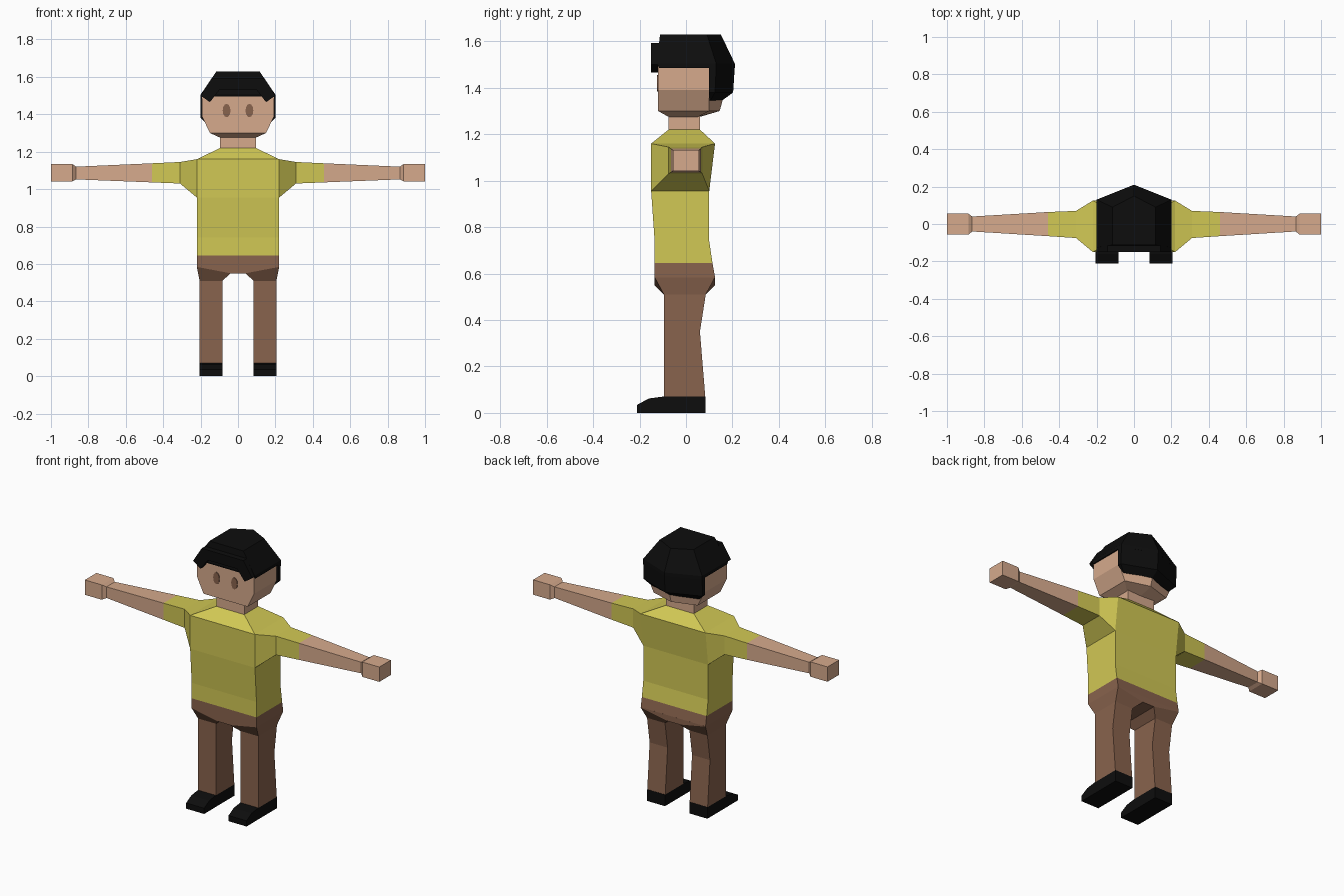
import bpy, bmesh, math

if "Cube" in bpy.data.objects:
    bpy.data.objects.remove(bpy.data.objects["Cube"], do_unlink=True)


def material(name, rgb):
    m = bpy.data.materials.new(name)
    m.use_nodes = True
    m.diffuse_color = (*rgb, 1)
    b = m.node_tree.nodes["Principled BSDF"]
    b.inputs["Base Color"].default_value = (*rgb, 1)
    b.inputs["Roughness"].default_value = 0.9
    return m


SKIN = material("skin", (0.67, 0.40, 0.265))
SHIRT = material("yellow shirt", (0.64, 0.58, 0.09))
BROWN = material("brown", (0.25, 0.125, 0.075))
BLACK = material("black", (0.004, 0.004, 0.004))


def loft(name, rings, mat):
    """Closed flat-faced skin through rings of equal point count."""
    bm = bmesh.new()
    loops = [[bm.verts.new(p) for p in ring] for ring in rings]
    n = len(loops[0])
    for a, b in zip(loops, loops[1:]):
        for i in range(n):
            j = (i + 1) % n
            bm.faces.new((a[i], a[j], b[j], b[i]))
    bm.faces.new(loops[0])
    bm.faces.new(loops[-1])
    bmesh.ops.recalc_face_normals(bm, faces=bm.faces)
    me = bpy.data.meshes.new(name)
    bm.to_mesh(me)
    bm.free()
    me.materials.append(mat)
    ob = bpy.data.objects.new(name, me)
    bpy.context.collection.objects.link(ob)
    return ob


def level(z, x0, x1, y0, y1):
    return [(x0, y0, z), (x1, y0, z), (x1, y1, z), (x0, y1, z)]


def skull(z, w, front, side_back, mid_back):
    return [(-w, front, z), (w, front, z), (w, side_back, z),
            (0, mid_back, z), (-w, side_back, z)]


def slab(name, outline, y0, y1, mat):
    return loft(name, [[(x, y, z) for x, z in outline] for y in (y0, y1)], mat)


def mirrored(points):
    return points + [(-x, z) for x, z in reversed(points)]


# Torso
loft("shirt", [level(z, -w, w, f, b) for z, w, f, b in (
    (0.645, 0.22, -0.135, 0.114), (0.74, 0.22, -0.135, 0.10),
    (0.955, 0.22, -0.15, 0.10), (1.16, 0.22, -0.15, 0.125),
    (1.22, 0.095, -0.075, 0.06))], SHIRT)
loft("waist", [level(0.645, -0.22, 0.22, -0.135, 0.114),
               level(0.585, -0.22, 0.22, -0.135, 0.125)], BROWN)
slab("pelvis", mirrored([(0.22, 0.586), (0.22, 0.584), (0.04, 0.55)]),
     -0.135, 0.125, BROWN)

# Limbs
for side, s in (("left", 1), ("right", -1)):
    a, b = s * 0.083, s * 0.205
    hip = [(s * 0.04, -0.135, 0.55), (s * 0.22, -0.135, 0.584),
           (s * 0.22, 0.125, 0.584), (s * 0.04, 0.125, 0.55)]
    loft(side + "_trouser_leg", [
        hip, level(0.51, a, b, -0.095, 0.085), level(0.35, a, b, -0.095, 0.06),
        level(0.07, a, b, -0.095, 0.083)], BROWN)
    shoe = [(-0.21, 0), (0.085, 0), (0.085, 0.07), (-0.10, 0.07),
            (-0.16, 0.062), (-0.21, 0.035)]
    loft(side + "_shoe", [[(x, y, z) for y, z in shoe] for x in (a, b)], BLACK)

    def cut(x, y0, y1, z0, z1):
        return [(s * x, y0, z0), (s * x, y1, z0), (s * x, y1, z1), (s * x, y0, z1)]

    shoulder = [(s * 0.22, -0.15, 0.955), (s * 0.22, 0.10, 0.955),
                (s * 0.22, 0.125, 1.16), (s * 0.22, -0.15, 1.16)]
    sleeve_end = cut(0.46, -0.065, 0.064, 1.036, 1.138)
    wrist = cut(0.865, -0.04, 0.04, 1.052, 1.12)
    loft(side + "_sleeve",
         [shoulder, cut(0.31, -0.075, 0.07, 1.03, 1.145), sleeve_end], SHIRT)
    loft(side + "_forearm", [sleeve_end, wrist], SKIN)
    loft(side + "_hand", [wrist, cut(0.885, -0.057, 0.055, 1.042, 1.133),
                          cut(1.0, -0.057, 0.055, 1.042, 1.133)], SKIN)

    # Eyes: thin oval plates
    oval = [(s * 0.061 + 0.021 * math.cos(t), 1.42 + 0.036 * math.sin(t))
            for t in (math.tau * i / 12 for i in range(12))]
    slab(side + "_eye", oval, -0.124, -0.118, BROWN)

# Head
loft("neck", [level(1.21, -0.095, 0.095, -0.075, 0.06),
              level(1.28, -0.095, 0.095, -0.075, 0.06)], SKIN)
loft("head", [skull(1.275, 0.095, -0.075, 0.05, 0.06),
              skull(1.30, 0.15, -0.12, 0.10, 0.145),
              skull(1.39, 0.193, -0.12, 0.10, 0.17),
              skull(1.50, 0.193, -0.12, 0.10, 0.17),
              skull(1.59, 0.13, -0.105, 0.08, 0.13)], SKIN)

# Hair
loft("hair_cap", [skull(1.485, 0.20, -0.115, 0.13, 0.21),
                  skull(1.505, 0.20, -0.125, 0.13, 0.21),
                  skull(1.63, 0.115, -0.112, 0.09, 0.15)], BLACK)
loft("hair_back", [skull(1.345, 0.165, 0.10, 0.105, 0.155),
                   skull(1.38, 0.20, 0.10, 0.125, 0.203),
                   skull(1.49, 0.20, 0.10, 0.13, 0.21)], BLACK)
slab("hair_fringe", mirrored([(0.142, 1.592), (0.20, 1.50), (0.15, 1.465),
                              (0.10, 1.53)]), -0.15, -0.11, BLACK)
